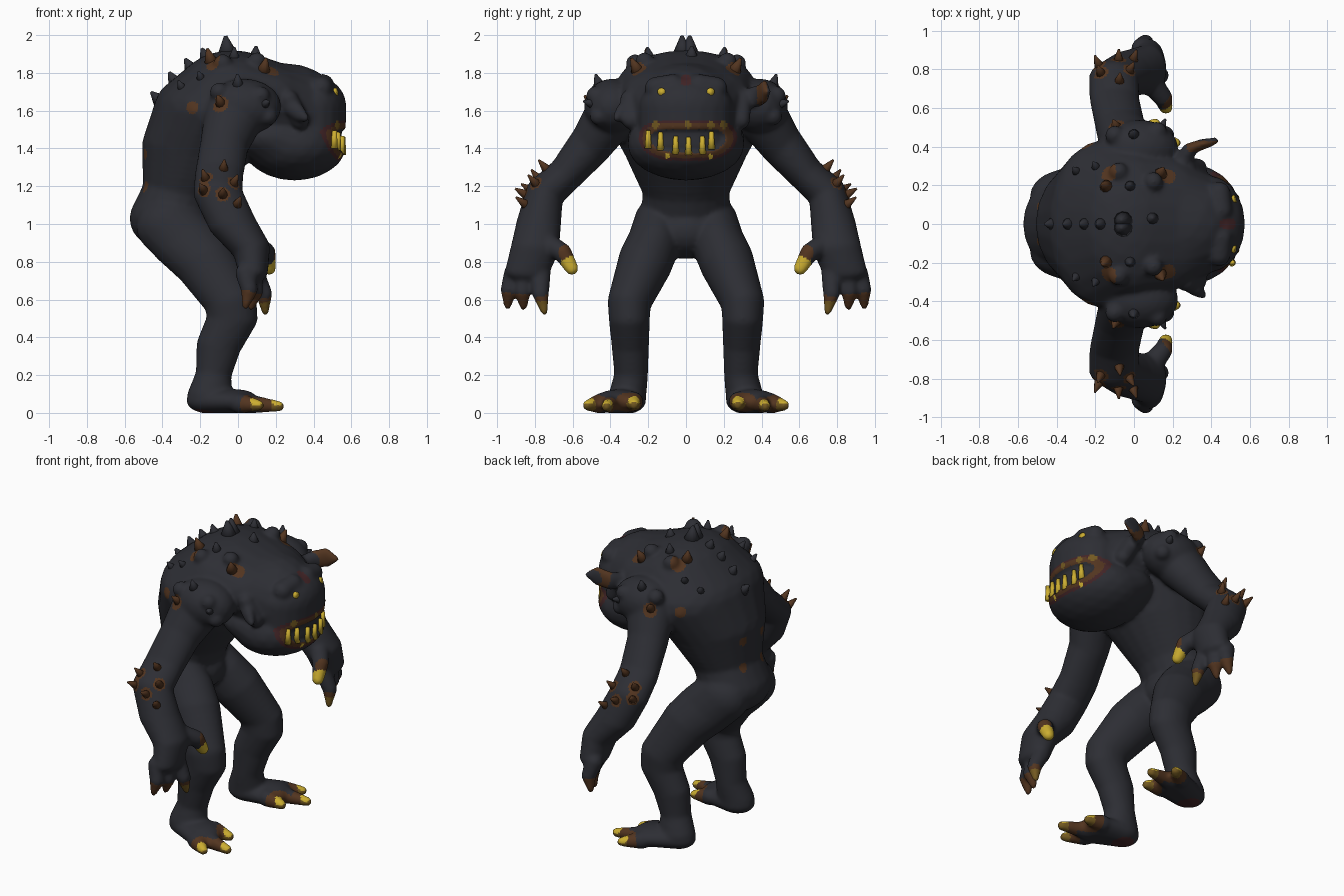
import bpy, bmesh
from mathutils import Vector, Matrix
from mathutils.bvhtree import BVHTree

if "Cube" in bpy.data.objects:
    bpy.data.objects.remove(bpy.data.objects["Cube"])


def material(name, r, g, b):
    m = bpy.data.materials.new(name)
    m.use_nodes = True
    m.diffuse_color = (r, g, b, 1)
    bsdf = next(n for n in m.node_tree.nodes if n.type == 'BSDF_PRINCIPLED')
    bsdf.inputs["Base Color"].default_value = (r, g, b, 1)
    bsdf.inputs["Roughness"].default_value = 0.8
    return m


MATS = [material("charcoal skin", .026, .027, .034), material("brown horn", .085, .035, .014),
        material("yellow claw", .60, .42, .03), material("ochre claw", .17, .10, .015),
        material("dark red", .055, .018, .02)]
SKIN, BROWN, YELLOW, OCHRE, RED = range(len(MATS))


def add_object(name, mesh):
    ob = bpy.data.objects.new(name, mesh)
    bpy.context.collection.objects.link(ob)
    return ob


# Unit ball reused for every swelling of flesh
ball = bmesh.new()
bmesh.ops.create_icosphere(ball, subdivisions=3, radius=1)
ball.verts.index_update()
BALL_V = [v.co.copy() for v in ball.verts]
BALL_F = [[v.index for v in f.verts] for f in ball.faces]
ball.free()
verts, faces = [], []


def flesh(*rings, mirror=True, steps=7):
    """Sweep ellipsoids (x, y, z, rx, ry, rz) through the given stations."""
    rings = [r if len(r) == 6 else (*r, r[3], r[3]) for r in rings]
    stations = [rings[0]]
    for a, b in zip(rings, rings[1:]):
        stations += [[p + (q - p) * i / steps for p, q in zip(a, b)] for i in range(1, steps + 1)]
    for x, y, z, rx, ry, rz in stations:
        for side in ((1, -1) if mirror else (1,)):
            n = len(verts)
            verts.extend((x + v.x * rx, side * (y + v.y * ry), z + v.z * rz) for v in BALL_V)
            faces.extend([n + i for i in (f if side > 0 else f[::-1])] for f in BALL_F)


# Hunched torso flowing into the neck
flesh((-.31, 0, .96, .18, .20, .145), (-.37, 0, 1.03, .205, .24, .17), (-.30, 0, 1.18, .205, .23, .15),
      (-.21, 0, 1.42, .30, .34, .20), (-.14, 0, 1.60, .31, .44, .22),
      (-.03, 0, 1.73, .28, .37, .19), (.15, 0, 1.68, .26, .35, .18),
      (.26, 0, 1.58, .30, .29, .27), mirror=False)
# Blunt head and heavy jaw
flesh((.39, 0, 1.62, .185, .25, .17), (.39, 0, 1.43, .18, .25, .17), mirror=False)
flesh((.20, 0, 1.46, .24, .31, .15), (.30, 0, 1.42, .275, .31, .19), mirror=False)
# Brow ridges, cheek knobs and uneven ears
flesh((.45, .07, 1.735, .06), (.44, .16, 1.72, .06))
flesh((.27, .30, 1.66, .05), (.33, .29, 1.55, .05))
flesh((.24, .30, 1.66, .05), (.29, .39, 1.68, .04, .03, .06), (.36, .415, 1.70, .04, .026, .065),
      (.42, .43, 1.70, .02), mirror=False)
flesh((.28, -.30, 1.62, .05), (.32, -.34, 1.59, .035, .035, .05), (.36, -.37, 1.56, .02), mirror=False)
# Shoulders and warts
flesh((.03, .39, 1.62, .20, .15, .15))
for x, y, z in ((.1, .22, 1.86), (-.08, .27, 1.85), (.12, .48, 1.68), (-.1, .46, 1.7), (.16, .46, 1.57)):
    flesh((x, y, z, .05))
# Arms
flesh((-.02, .40, 1.58, .16, .13, .16), (-.07, .50, 1.43, .13, .11, .13),
      (-.10, .64, 1.26, .13, .09, .10), (-.105, .75, 1.16, .13, .10, .10),
      (-.03, .78, 1.0, .13, .12, .09), (.07, .80, .87, .10, .13, .09),
      (.08, .84, .75, .08, .12, .06))
# Fingers and thumb
FINGERS = [((.09, .77, .73), (.145, .75, .535)), ((.07, .85, .73), (.07, .86, .56)),
           ((.04, .91, .74), (.04, .945, .565))]
for a, b in FINGERS:
    mid = (Vector(a) + Vector(b)) / 2 + Vector((.02, .01, 0))
    flesh((*a, .055), (*mid, .045), (*b, .02))
THUMB = (.165, .605, .765)
flesh((.09, .73, .89, .06), (.15, .655, .85, .05), (*THUMB, .037))
# Legs
flesh((-.36, .14, .99, .18, .14, .16), (-.27, .17, .90, .19, .14, .15), (-.175, .215, .80, .17, .145, .15),
      (-.04, .30, .59, .14, .115, .12), (-.03, .30, .50, .135, .11, .10),
      (-.10, .295, .36, .12, .10, .10), (-.13, .29, .20, .095, .09, .08),
      (-.15, .31, .09, .12, .10, .09))
# Feet and toes
flesh((-.15, .31, .065, .125, .10, .07), (0, .36, .06, .11, .13, .065))
TOES = [((.02, .28, .06), (.13, .275, .045)), ((.04, .39, .05), (.215, .42, .035)),
        ((.01, .45, .05), (.11, .52, .04))]
for a, b in TOES:
    flesh((*a, .055), (*b, .03))

# Fuse the flesh into one smooth skin
raw_mesh = bpy.data.meshes.new("raw_flesh")
raw_mesh.from_pydata(verts, [], faces)
raw = add_object("raw_flesh", raw_mesh)
remesh = raw.modifiers.new("fuse", 'REMESH')
remesh.mode = 'VOXEL'
remesh.voxel_size = .0115
smooth = raw.modifiers.new("soften", 'SMOOTH')
smooth.factor, smooth.iterations = .5, 10
deps = bpy.context.evaluated_depsgraph_get()
body_mesh = bpy.data.meshes.new_from_object(raw.evaluated_get(deps))
bpy.data.objects.remove(raw)
add_object("body", body_mesh)
body_mesh.materials.clear()
for m in MATS:
    body_mesh.materials.append(m)


def mouth(co):
    """Below 1 inside the rounded mouth opening; lips reach a little beyond."""
    if co.x < .4:
        return 9
    return (abs(co.y - .01) / .205) ** 4 + (abs(co.z - 1.44 - .3 * co.y ** 2) / .066) ** 2


# Press in the mouth and level the soles
for v in body_mesh.vertices:
    m = mouth(v.co)
    if m < 1:
        v.co.x -= .02 * min(1, 2 * (1 - m))
    v.co.z = max(v.co.z, 0)

# Colour patches on both sides: centre, radius, colour
ELBOW = [(-.08, .72, 1.27), (-.17, .78, 1.24), (-.02, .80, 1.22), (-.18, .82, 1.18),
         (-.08, .86, 1.16), (.01, .88, 1.12)]
patches = [((.185, .605, .765), .065, YELLOW), ((.2, .62, .85), .055, BROWN), ((-.17, .31, 0), .07, RED)]
for (a, b), top in zip(FINGERS, (OCHRE, BROWN, BROWN)):
    patches += [(b, .065, top), (b, .09, BROWN)]
for a, b in TOES:
    patches += [(Vector(b) + Vector((-.01, 0, .025)), .034, YELLOW), (b, .045, OCHRE), (b, .1, BROWN)]
patches += [((-.1, .53, 1.64), .05, BROWN), ((-.25, .42, 1.62), .04, BROWN), ((-.13, .27, 1.86), .05, BROWN),
            ((.18, .26, 1.83), .05, BROWN), ((-.3, .2, 1.72), .03, BROWN)]
patches += [((-.5, .1, z), .03, BROWN) for z in (1.2, 1.37)]
patches += [(p, .04, BROWN) for p in ELBOW]
patches = [(Vector(p), r, m) for p, r, m in patches]
LEFT_EAR, BROW_SPOT = Vector((.36, .41, 1.70)), Vector((0, 1.76))
# Stained upper gums and lower lip: (y, z, radius, colour)
STAINS = [(y, 1.525, .02, OCHRE) for y in (-.16, .01, .13, .2)] + [(y, 1.357, .014, YELLOW) for y in (-.1, .13)]


def paint(c):
    if c.x > .4:
        flat = Vector((c.y, c.z))
        for y, z, r, m in STAINS:
            if (flat - Vector((y, z))).length < r:
                return m
        m = mouth(c)
        if m < 2.6:
            return SKIN if m < .9 else BROWN if m < 1.9 else RED
        if (flat - BROW_SPOT).length < .03:
            return RED
    if (c - LEFT_EAR).length < .09 and .375 < c.y < .43:
        return BROWN
    side = Vector((c.x, abs(c.y), c.z))
    for p, r, m in patches:
        if (side - p).length < r:
            return m
    return SKIN


for f in body_mesh.polygons:
    f.material_index = paint(f.center)
    f.use_smooth = True

# Horns, eyes and teeth are rooted on the nearest skin
bm = bmesh.new()
bm.from_mesh(body_mesh)
skin = BVHTree.FromBMesh(bm)
bm.free()


def cone_object(name, cones, blunt=.15):
    """cones: (root, direction, length, radius, colour)"""
    bm = bmesh.new()
    for root, d, length, radius, colour in cones:
        d = d.normalized()
        mat = Matrix.Translation(root + d * (length / 2 - .015)) @ d.to_track_quat('Z', 'Y').to_matrix().to_4x4()
        before = set(bm.faces)
        bmesh.ops.create_cone(bm, cap_ends=True, segments=10, radius1=radius, radius2=radius * blunt,
                              depth=length + .03, matrix=mat)
        for f in set(bm.faces) - before:
            f.material_index, f.smooth = colour, True
    mesh = bpy.data.meshes.new(name)
    bm.to_mesh(mesh)
    bm.free()
    for m in MATS:
        mesh.materials.append(m)
    add_object(name, mesh)


def horns(name, spots, lean, length, radius, colour, mirror=True):
    cones = []
    for p in spots:
        for s in ((1, -1) if mirror else (1,)):
            root, normal, _, _ = skin.find_nearest(Vector((p[0], s * p[1], p[2])))
            cones.append((root, normal + Vector((lean[0], s * lean[1], lean[2])), length, radius, colour))
    cone_object(name, cones)


horns("spine_crest", [(-.06, -.02, 1.95), (-.06, .02, 1.95)], (-.1, 0, .6), .08, .06, SKIN, False)
horns("spine_spikes", [(.1, .03, 1.92), (-.18, 0, 1.9), (-.26, 0, 1.84), (-.33, 0, 1.75), (-.39, 0, 1.65)],
      (-.2, 0, .7), .045, .045, SKIN, False)
horns("back_horns", [(-.15, .20, 1.88), (.15, .28, 1.84)], (-.1, .1, .7), .065, .045, BROWN)
horns("shoulder_horns", [(.0, .46, 1.74), (-.02, .20, 1.9)], (0, .0, .8), .05, .04, SKIN)
horns("upper_arm_horns", [(-.1, .52, 1.65)], (0, .1, .7), .05, .038, BROWN)
horns("side_spikes", [(-.2, .3, 1.78), (.14, .50, 1.64), (-.28, .26, 1.7)], (0, .2, .3), .04, .035, SKIN)
horns("elbow_spikes", ELBOW, (0, .4, .5), .06, .034, BROWN)


def face_point(y, z):
    return skin.ray_cast(Vector((2, y, z)), Vector((-1, 0, 0)))[0]


# Flat round eyes
cone_object("eyes", [(face_point(y, 1.70), Vector((1, 2 * y, .2)), .006, .021, YELLOW) for y in (-.13, .13)], 1)
# Short curved row of lower teeth
cone_object("teeth", [(face_point(y, z) + Vector((.005, 0, 0)), Vector((.05, 0, 1)), .066, .02, YELLOW)
                      for y, z in ((-.2, 1.43), (-.135, 1.42), (-.055, 1.4), (.013, 1.395),
                                   (.087, 1.4), (.135, 1.425))], .6)
